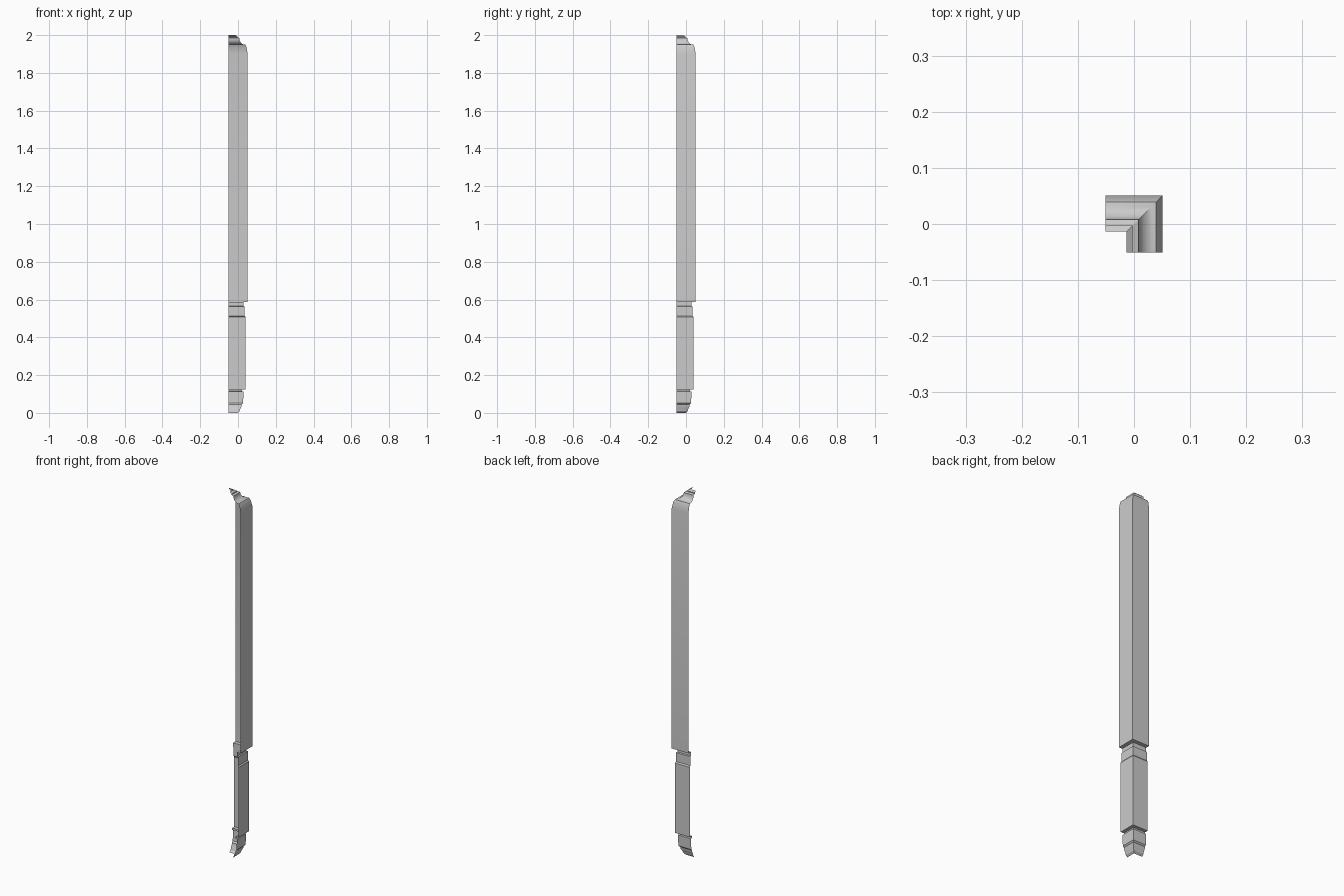
import bpy, bmesh, math

cube = bpy.data.objects.get("Cube")
if cube:
    bpy.data.objects.remove(cube, do_unlink=True)

HALF = 0.051  # half width of the corner piece

stone = bpy.data.materials.new("light grey")
stone.use_nodes = True
colour = (0.6, 0.6, 0.6, 1)
stone.diffuse_color = colour
stone.node_tree.nodes["Principled BSDF"].inputs["Base Color"].default_value = colour


def corner_strip(name, profile):
    """Sweep a profile of (inset, height), listed bottom to top, round a mitred corner."""
    bm = bmesh.new()
    rows = []
    for inset, z in profile:
        c = HALF - inset
        path = [(-HALF, c), (c, c), (c, -HALF)]
        rows.append([bm.verts.new((x, y, z)) for x, y in path])
    for low, high in zip(rows, rows[1:]):
        for i in range(2):
            bm.faces.new((low[i + 1], low[i], high[i], high[i + 1]))
    mesh = bpy.data.meshes.new(name)
    bm.to_mesh(mesh)
    bm.free()
    mesh.materials.append(stone)
    obj = bpy.data.objects.new(name, mesh)
    bpy.context.collection.objects.link(obj)
    bpy.context.view_layer.objects.active = obj
    bpy.ops.object.select_all(action='DESELECT')
    obj.select_set(True)
    bpy.ops.object.shade_smooth_by_angle(angle=math.radians(25))


# Foot moulding, tapering inward to the floor
corner_strip("foot_moulding", [
    (0.052, 0), (0.042, 0.01), (0.039, 0.022), (0.032, 0.035),
    (0.031, 0.045), (0.024, 0.052), (0.022, 0.112), (0.03, 0.115), (0.03, 0.125)])

# Lower panel with a sloped ledge near its top
corner_strip("lower_panel", [
    (0.03, 0.125), (0.011, 0.125), (0.011, 0.507), (0.016, 0.514),
    (0.016, 0.563), (0.021, 0.566)])

# Recessed neck between the panels
corner_strip("neck", [(0.021, 0.566), (0.021, 0.588)])

# Tall upper panel with a rounded top edge
corner_strip("upper_panel", [
    (0.021, 0.588), (0, 0.588), (0, 1.903), (0.006, 1.937), (0.012, 1.949)])

# Crown: a cove rising to a stepped lip
cove = [(0.012 + 0.031 * math.sin(a), 1.981 - 0.032 * math.cos(a))
        for a in (math.radians(15 * k) for k in range(7))]
corner_strip("crown", cove + [(0.043, 1.984), (0.054, 1.988), (0.054, 1.993), (0.0645, 2.0)])
